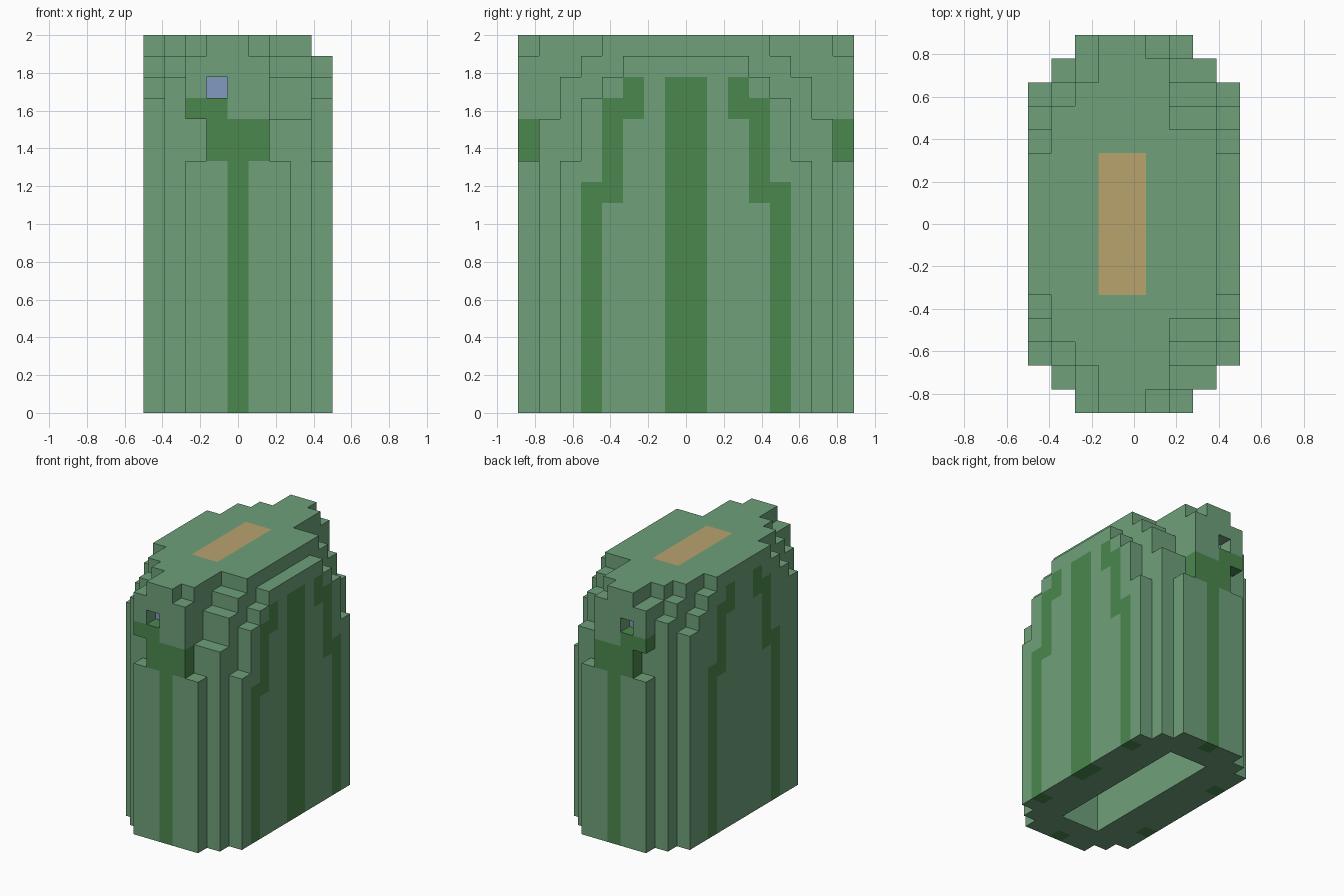
import bpy, bmesh
from mathutils import Vector

if "Cube" in bpy.data.objects:
    bpy.data.objects.remove(bpy.data.objects["Cube"])

U = 1 / 9                    # edge of one block
NX, NY, NZ = 9, 16, 18       # blocks along x, y, z


def material(name, rgb):
    m = bpy.data.materials.new(name)
    m.use_nodes = True
    m.diffuse_color = (*rgb, 1)
    m.node_tree.nodes["Principled BSDF"].inputs["Base Color"].default_value = (*rgb, 1)
    return m


GREEN = material("sage green", (0.156, 0.352, 0.195))
DARK = material("leaf green", (0.070, 0.242, 0.076))
TAN = material("tan", (0.491, 0.366, 0.156))
BLUE = material("pale blue", (0.223, 0.319, 0.527))

# Column heights in blocks for the front rows; rows behind them are full height,
# and the back half mirrors the front half. Zero means no column.
ROWS = [
    [0, 0, 17, 18, 18, 17, 12, 0, 0],
    [0, 16, 17, 18, 18, 18, 14, 14, 0],
    [15, 17, 18, 18, 18, 18, 16, 16, 12],
    [16, 18, 18, 18, 18, 18, 17, 17, 15],
    [17, 18, 18, 18, 18, 18, 18, 18, 16],
    [18, 18, 18, 18, 18, 18, 18, 18, 17],
]


def block_range(i, j, k):
    """All blocks in inclusive ranges, mirrored front to back."""
    out = set()
    for x in range(i[0], i[1] + 1):
        for y in range(j[0], j[1] + 1):
            for z in range(k[0], k[1] + 1):
                out |= {(x, y, z), (x, NY - 1 - y, z)}
    return out


solid = set()
for j in range(NY // 2):
    for i, h in enumerate(ROWS[min(j, 5)]):
        if h:
            solid |= block_range((i, i), (j, j), (0, h - 1))

# Openings: eye sockets, notches beside the muzzle, hollow underside
solid -= block_range((3, 3), (0, 0), (15, 15))
solid -= block_range((2, 2), (0, 0), (12, 13))
solid -= block_range((3, 5), (2, 7), (0, 15))

# Coloured parts as groups of blocks
left_stripes = (block_range((8, 8), (3, 3), (0, 10)) | block_range((8, 8), (4, 4), (10, 14))
                | block_range((8, 8), (5, 5), (14, 15)) | block_range((8, 8), (7, 7), (0, 15)))
right_stripes = (block_range((0, 0), (4, 4), (0, 11)) | block_range((0, 0), (5, 5), (11, 15))
                 | block_range((0, 0), (6, 6), (15, 16)))
end_markings = (block_range((4, 4), (0, 0), (0, 11)) | block_range((3, 5), (0, 0), (12, 13))
                | block_range((2, 3), (0, 0), (14, 14)))
top_panel = block_range((3, 4), (5, 7), (17, 17))
eyes = block_range((3, 3), (1, 1), (15, 15))
body = solid - left_stripes - right_stripes - end_markings - top_panel - eyes


def point(i, j, k):
    return Vector(((i - NX / 2) * U, (j - NY / 2) * U, k * U))


def block_part(name, blocks, mat):
    """Outer faces of a group of blocks, joined into large flat faces."""
    bm = bmesh.new()
    corners = {}

    def corner(c):
        if c not in corners:
            corners[c] = bm.verts.new(point(*c))
        return corners[c]

    for b in sorted(blocks & solid):
        for axis in range(3):
            for side in (0, 1):
                n = list(b)
                n[axis] += 2 * side - 1
                if tuple(n) in solid:
                    continue
                quad = []
                for u, v in ((0, 0), (1, 0), (1, 1), (0, 1)):
                    c = list(b)
                    c[axis] += side
                    c[(axis + 1) % 3] += u
                    c[(axis + 2) % 3] += v
                    quad.append(corner(tuple(c)))
                bm.faces.new(quad if side else quad[::-1])
    bmesh.ops.dissolve_limit(bm, angle_limit=0.01, verts=bm.verts, edges=bm.edges)
    return finish(name, bm, mat)


def finish(name, bm, mat):
    me = bpy.data.meshes.new(name)
    bm.to_mesh(me)
    bm.free()
    me.materials.append(mat)
    ob = bpy.data.objects.new(name, me)
    bpy.context.collection.objects.link(ob)
    return ob


block_part("body", body, GREEN)
block_part("left_stripes", left_stripes, DARK)
block_part("right_stripes", right_stripes, DARK)
block_part("end_markings", end_markings, DARK)
block_part("top_panel", top_panel, TAN)
block_part("eyes", eyes, BLUE)

# Thin linings at both ends of the hollow underside
for name, s in (("front_lining", -1), ("back_lining", 1)):
    bm = bmesh.new()
    bmesh.ops.create_cube(bm, size=1)
    bmesh.ops.scale(bm, vec=(3 * U, 0.5 * U, 16 * U), verts=bm.verts)
    bmesh.ops.translate(bm, vec=(0, s * 5.75 * U, 8 * U), verts=bm.verts)
    finish(name, bm, GREEN)
